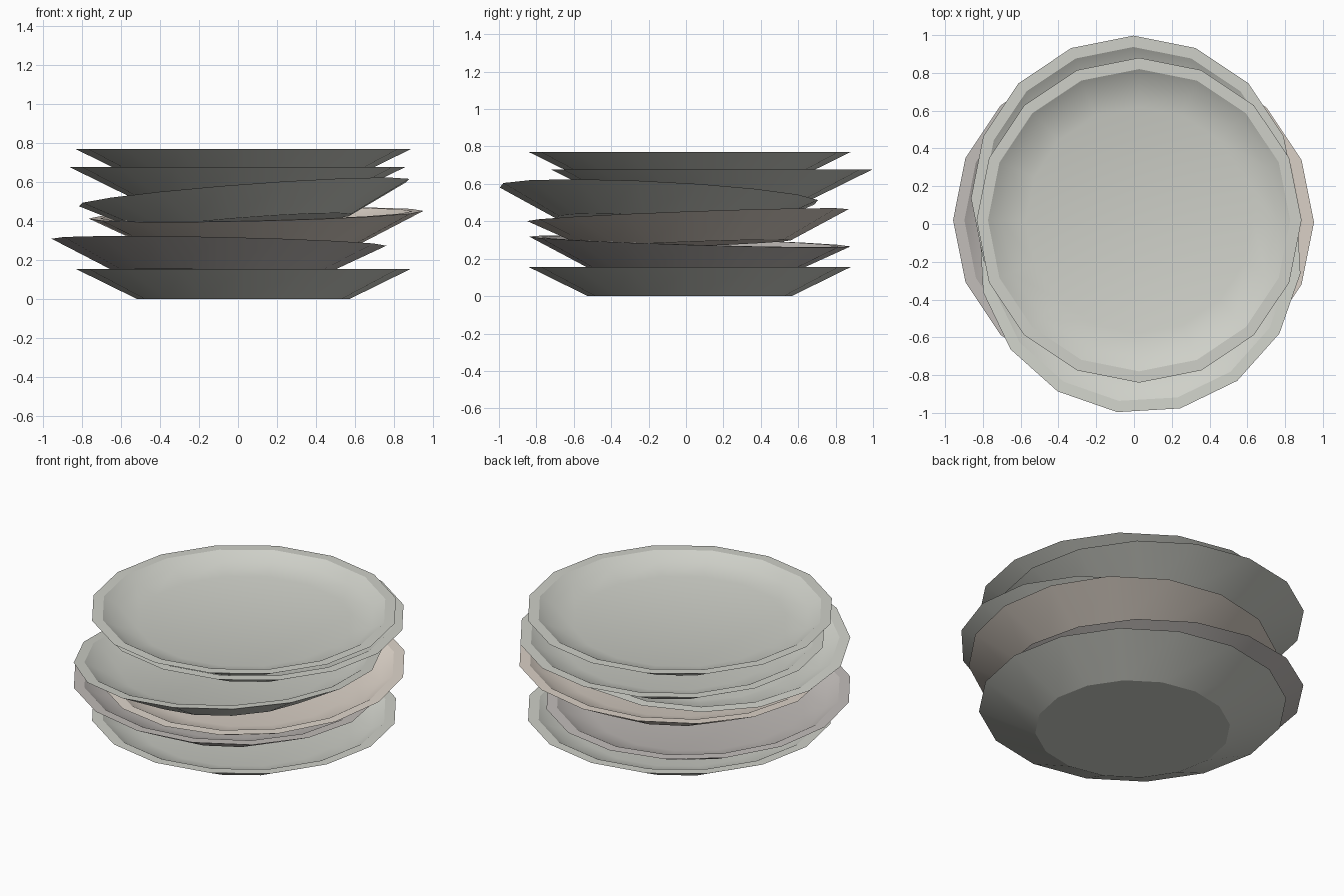
import bpy, bmesh, math
from mathutils import Vector, Matrix

if "Cube" in bpy.data.objects:
    bpy.data.objects.remove(bpy.data.objects["Cube"])

SIDES = 16
HEIGHT = 0.155
# plate cross-section: (radius, height) from base, over the rim, to the dished floor
PROFILE = [(0.545, 0.0), (0.86, HEIGHT), (0.80, HEIGHT), (0.73, 0.112), (0.60, 0.082)]


def make_material(name, colour):
    mat = bpy.data.materials.new(name)
    mat.diffuse_color = colour
    mat.use_nodes = True
    mat.node_tree.nodes["Principled BSDF"].inputs["Base Color"].default_value = mat.diffuse_color
    return mat


def make_plate(name, centre, slope=(0, 0), spin=0, mat=None):
    """Plate whose rim centre is at `centre`, tilted by dz/dx, dz/dy slopes."""
    bm = bmesh.new()
    rings = []
    for r, z in PROFILE:
        rings.append([bm.verts.new((r * math.cos(math.tau * i / SIDES),
                                    r * math.sin(math.tau * i / SIDES),
                                    z - HEIGHT)) for i in range(SIDES)])
    for a, b in zip(rings, rings[1:]):
        for i in range(SIDES):
            j = (i + 1) % SIDES
            bm.faces.new((a[i], a[j], b[j], b[i]))
    bm.faces.new(rings[0][::-1])
    bm.faces.new(rings[-1])
    bmesh.ops.recalc_face_normals(bm, faces=bm.faces)
    mesh = bpy.data.meshes.new(name)
    bm.to_mesh(mesh)
    bm.free()
    obj = bpy.data.objects.new(name, mesh)
    bpy.context.collection.objects.link(obj)

    normal = Vector((-slope[0], -slope[1], 1)).normalized()
    tilt = Vector((0, 0, 1)).rotation_difference(normal).to_matrix().to_4x4()
    obj.matrix_world = (Matrix.Translation(centre) @ tilt
                        @ Matrix.Rotation(math.radians(spin), 4, 'Z'))
    if mat:
        mesh.materials.append(mat)

    bpy.ops.object.select_all(action='DESELECT')
    obj.select_set(True)
    bpy.context.view_layer.objects.active = obj
    bpy.ops.object.shade_smooth_by_angle(angle=math.radians(23))
    return obj


stone = make_material("stone_glaze", (0.62, 0.63, 0.58, 1))
dark = make_material("dark_glaze", (0.53, 0.50, 0.48, 1))
beige = make_material("beige_glaze", (0.72, 0.65, 0.58, 1))

# stack from bottom to top
make_plate("bottom_plate", (0.027, 0.02, 0.155), mat=stone)
make_plate("dark_plate", (-0.098, 0.02, 0.292), (-0.021, -0.031), mat=dark)
make_plate("beige_plate", (0.093, 0.01, 0.433), (0.023, 0.037), mat=beige)
make_plate("tilted_plate", (0.032, -0.145, 0.547), (0.076, -0.05), -8, mat=stone)
make_plate("upper_plate", (-0.003, 0.137, 0.677), mat=stone)
make_plate("top_plate", (0.027, 0.02, 0.77), mat=stone)
